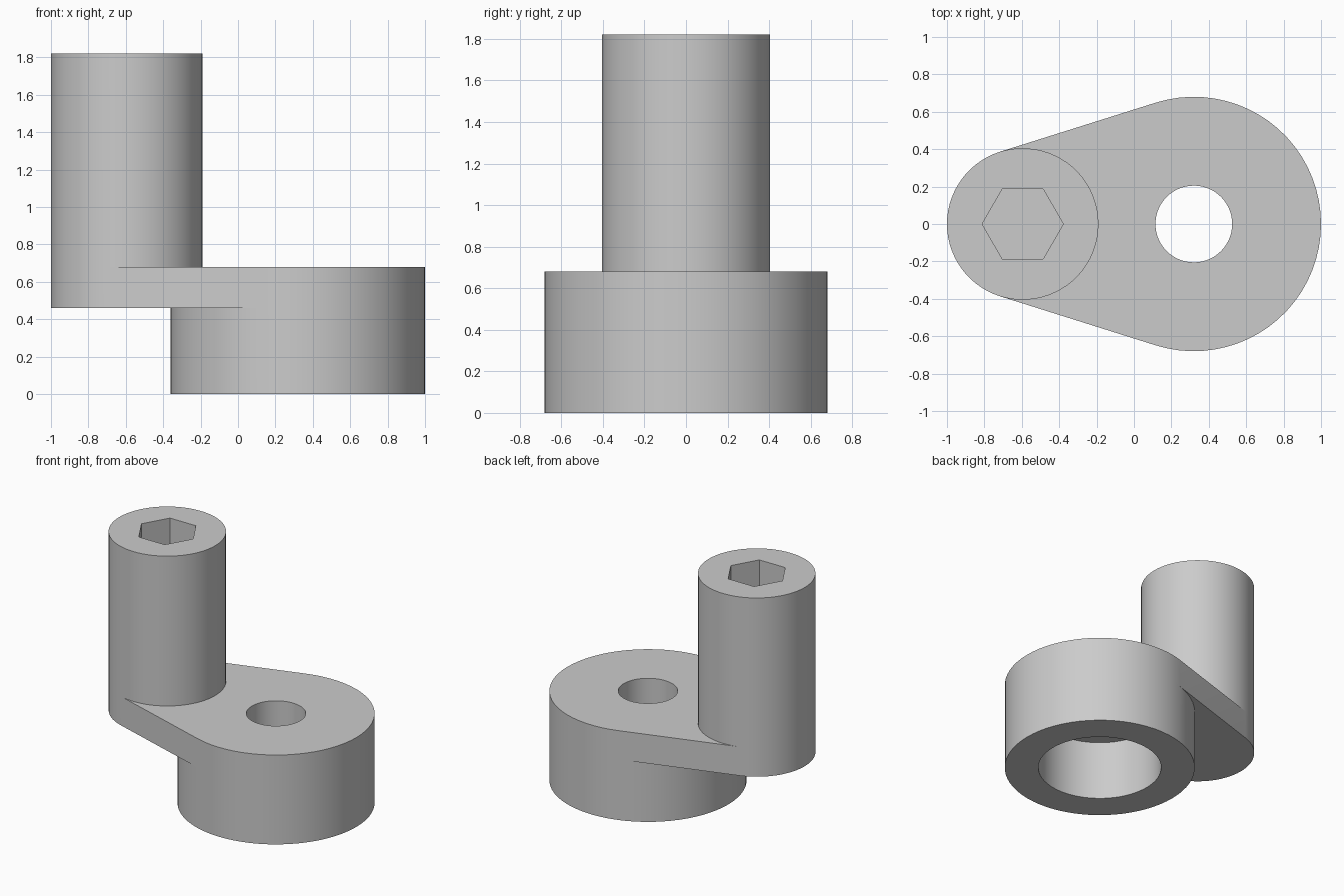
import bpy
import bmesh
from math import acos, cos, sin, pi, radians

cube = bpy.data.objects.get("Cube")
if cube:
    bpy.data.objects.remove(cube, do_unlink=True)

# Main dimensions
BOSS_X, BOSS_R = 0.32, 0.68
PIN_X, PIN_R = -0.595, 0.405
BORE_R, HOLE_R, HEX_R = 0.44, 0.205, 0.217
BASE, ARM_LOW, ARM_TOP, PIN_TOP = 0, 0.46, 0.68, 1.82
SOCKET_FLOOR = 1.42

# Angle at which the straight arm sides touch both circles
TANGENT = acos((PIN_R - BOSS_R) / (BOSS_X - PIN_X))


def steps(start, end, count):
    return [start + (end - start) * i / count for i in range(count + 1)]


near = steps(0, TANGENT, 20)        # towards +x, up to the tangent point
far = steps(TANGENT, pi, 14)        # from the tangent point to -x
half = near + far[1:]
full = half + [-t for t in half[-2:0:-1]]
hex_half = steps(0, pi, 3)
hex_full = steps(0, 2 * pi, 6)[:-1]

near_arc = [-t for t in near[:0:-1]] + near
far_arc = far + [2 * pi - t for t in far[-2::-1]]

bm = bmesh.new()


def arc(x, r, angles):
    return [(x + r * cos(t), r * sin(t)) for t in angles]


def face(points):
    bm.faces.new([bm.verts.new(p) for p in points])


def flat(outline, z):
    face([(x, y, z) for x, y in outline])


def wall(path, low, high, closed=True):
    ends = path[1:] + path[:1] if closed else path[1:]
    for (ax, ay), (bx, by) in zip(path, ends):
        face([(ax, ay, low), (bx, by, low), (bx, by, high), (ax, ay, high)])


def annulus(outer, inner, z):
    for i in range(len(outer)):
        flat([outer[i - 1], outer[i], inner[i], inner[i - 1]], z)


def mirrored_flat(outline, z):
    flat(outline, z)
    flat([(x, -y) for x, y in outline], z)


boss = arc(BOSS_X, BOSS_R, full)
bore = arc(BOSS_X, BORE_R, full)
hole = arc(BOSS_X, HOLE_R, full)
pin = arc(PIN_X, PIN_R, full)
socket = arc(PIN_X, HEX_R, hex_full)

# Round boss with its counterbore and through hole
annulus(boss, bore, BASE)
wall(boss, BASE, ARM_LOW)
wall(bore, BASE, ARM_LOW)
annulus(bore, hole, ARM_LOW)
wall(hole, ARM_LOW, ARM_TOP)

# Tapered arm: rounded ends, straight sides, underside and top
wall(arc(BOSS_X, BOSS_R, near_arc), ARM_LOW, ARM_TOP, closed=False)
wall(arc(PIN_X, PIN_R, far_arc), ARM_LOW, ARM_TOP, closed=False)
for side in (TANGENT, -TANGENT):
    wall(arc(BOSS_X, BOSS_R, [side]) + arc(PIN_X, PIN_R, [side]),
         ARM_LOW, ARM_TOP, closed=False)
flat(arc(PIN_X, PIN_R, far_arc) + arc(BOSS_X, BOSS_R, far_arc[::-1]), ARM_LOW)
mirrored_flat(arc(BOSS_X, BOSS_R, near) + arc(PIN_X, PIN_R, near[::-1])
              + arc(BOSS_X, HOLE_R, half[::-1]), ARM_TOP)

# Upright pin with a hexagonal socket
wall(pin, ARM_TOP, PIN_TOP)
mirrored_flat(arc(PIN_X, PIN_R, half) + arc(PIN_X, HEX_R, hex_half[::-1]), PIN_TOP)
wall(socket, SOCKET_FLOOR, PIN_TOP)
flat(socket, SOCKET_FLOOR)

# Weld everything into one closed solid
bmesh.ops.remove_doubles(bm, verts=bm.verts, dist=0.0005)
bmesh.ops.recalc_face_normals(bm, faces=bm.faces)
mesh = bpy.data.meshes.new("offset_crank")
bm.to_mesh(mesh)
bm.free()

# Plain grey metal
grey = bpy.data.materials.new("plain_grey")
grey.use_nodes = True
colour = (0.6, 0.6, 0.6, 1)
grey.diffuse_color = colour
grey.node_tree.nodes["Principled BSDF"].inputs["Base Color"].default_value = colour
mesh.materials.append(grey)

crank = bpy.data.objects.new("offset_crank", mesh)
bpy.context.collection.objects.link(crank)
bpy.ops.object.select_all(action="DESELECT")
crank.select_set(True)
bpy.context.view_layer.objects.active = crank
bpy.ops.object.shade_smooth_by_angle(angle=radians(30))
